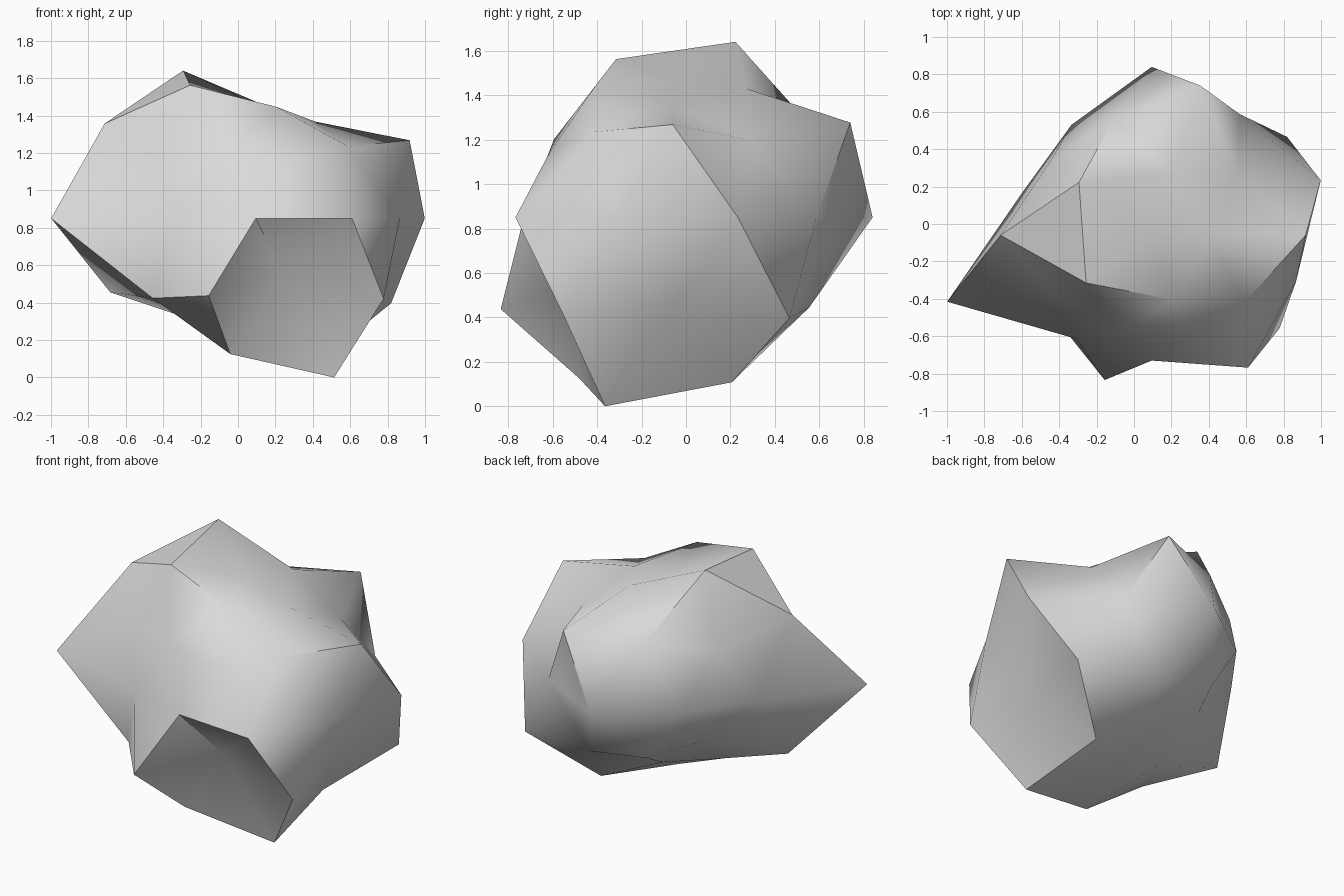
import bpy
import math

cube = bpy.data.objects.get("Cube")
if cube:
    bpy.data.objects.remove(cube, do_unlink=True)

# Stone material
stone = bpy.data.materials.new("stone_grey")
stone.use_nodes = True
colour = (0.7, 0.7, 0.7, 1.0)
stone.diffuse_color = colour
stone.node_tree.nodes["Principled BSDF"].inputs["Base Color"].default_value = colour

# Distance from the centre for each ring of vertices, counter-clockwise from +x
RINGS = {
    1.0: [0.6],
    0.9: [0.60, 0.67, 0.915, 0.825, 0.69],
    0.5: [0.66, 0.77, 0.95, 0.66, 0.72],
    0.4: [0.92, 0.94, 0.75, 0.67, 0.65],
    0.0: [0.95, 0.80, 0.90, 0.73, 0.73, 1.15, 0.685, 0.67, 0.875, 0.81],
    -0.4: [1.0, 0.74, 0.87, 0.91, 0.945],
    -0.5: [0.74, 0.76, 0.57, 0.80, 0.55],
    -0.9: [0.86, 0.60, 0.63, 0.84, 0.985],
    -1.0: [0.66],
}
CENTRE = (0.095, -0.06, 0.85)
Z_STRETCH = 1.015


def ring_angle(vert):
    # the small offset keeps vertices lying on +x at the start of their ring
    return (math.atan2(vert.co.y, vert.co.x) + 0.01) % math.tau


# Boulder: a coarse sphere with its vertices pushed in and out
bpy.ops.mesh.primitive_ico_sphere_add(subdivisions=2, radius=1, location=(0, 0, 0))
boulder = bpy.context.object
boulder.name = "boulder"
mesh = boulder.data
rings = {level: [] for level in RINGS}
for vert in mesh.vertices:
    nearest = min(RINGS, key=lambda level: abs(level - round(vert.co.z, 1)))
    rings[nearest].append(vert)
for level, ring in rings.items():
    for vert, radius in zip(sorted(ring, key=ring_angle), RINGS[level]):
        vert.co = vert.co.normalized() * radius
        vert.co.z *= Z_STRETCH

# Stand it on the ground
for vert in mesh.vertices:
    for axis in range(3):
        vert.co[axis] += CENTRE[axis]
lowest = min(v.co.z for v in mesh.vertices)
for vert in mesh.vertices:
    vert.co.z -= lowest

mesh.materials.append(stone)
bpy.ops.object.shade_smooth_by_angle(angle=math.radians(45))
